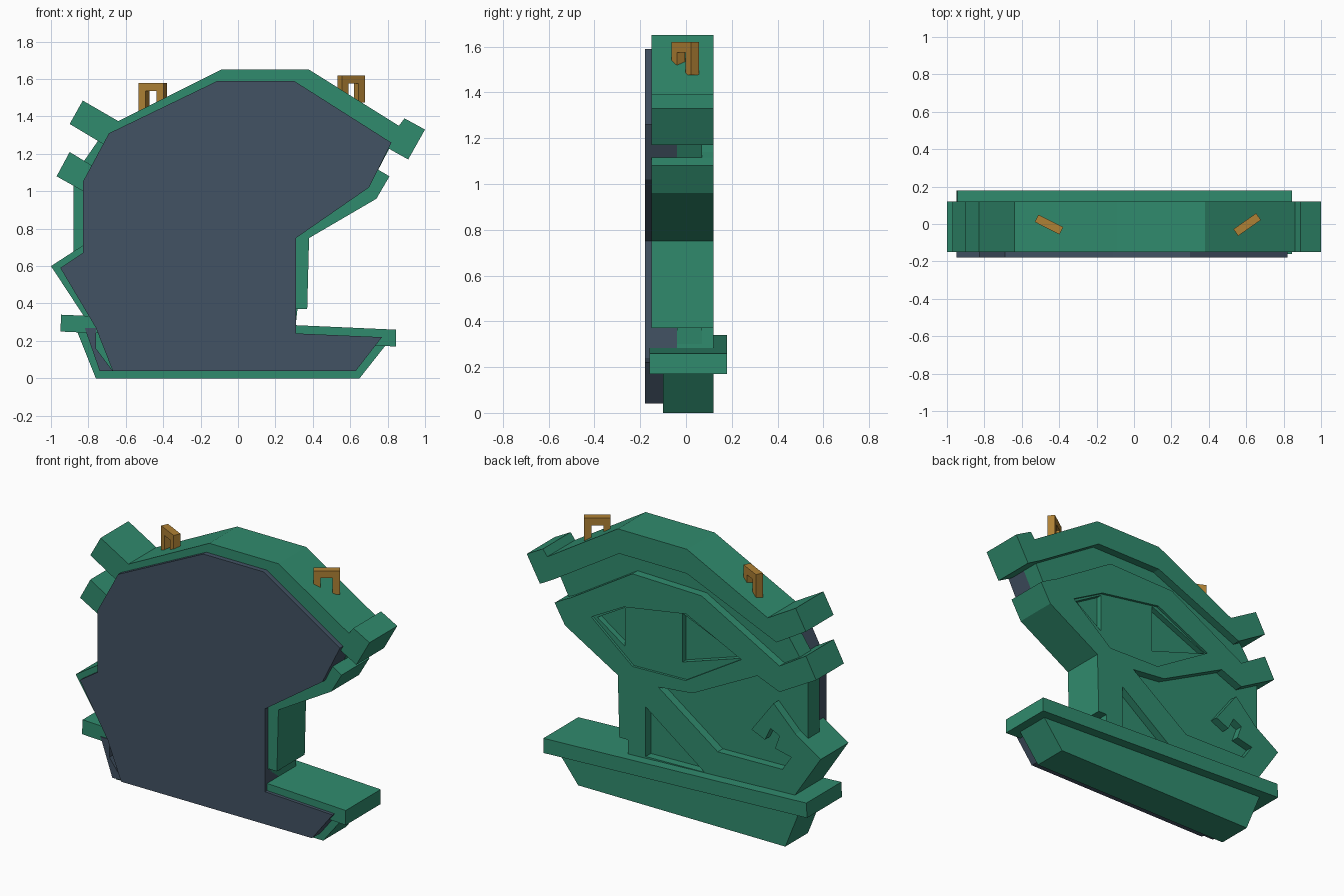
import bpy
import math
from mathutils import Matrix

cube = bpy.data.objects.get("Cube")
if cube:
    bpy.data.objects.remove(cube, do_unlink=True)


def material(name, rgb):
    m = bpy.data.materials.new(name)
    m.use_nodes = True
    m.diffuse_color = (*rgb, 1)
    m.node_tree.nodes["Principled BSDF"].inputs["Base Color"].default_value = (*rgb, 1)
    return m


green = material("sea_green", (0.03, 0.26, 0.155))
slate = material("dark_slate", (0.055, 0.085, 0.127))
bronze = material("bronze", (0.43, 0.22, 0.035))


def slab(name, outline, y0, y1, mat, holes=(), place=None):
    """Extrude an x-z outline, with optional holes, from y0 to y1."""
    curve = bpy.data.curves.new(name, "CURVE")
    curve.dimensions = "2D"
    curve.fill_mode = "BOTH"
    curve.extrude = (y1 - y0) / 2
    for ring in (outline, *holes):
        s = curve.splines.new("POLY")
        s.points.add(len(ring) - 1)
        for p, (x, z) in zip(s.points, ring):
            p.co = (x, z, 0, 1)
        s.use_cyclic_u = True
        s.use_smooth = False
    temp = bpy.data.objects.new(name + "_outline", curve)
    bpy.context.collection.objects.link(temp)
    bpy.context.view_layer.update()
    deps = bpy.context.evaluated_depsgraph_get()
    mesh = bpy.data.meshes.new_from_object(temp.evaluated_get(deps))
    bpy.data.objects.remove(temp, do_unlink=True)
    mesh.transform(Matrix.Translation((0, (y0 + y1) / 2, 0)) @ Matrix.Rotation(math.pi / 2, 4, "X"))
    if place:
        mesh.transform(place)
    mesh.materials.clear()
    mesh.materials.append(mat)
    for poly in mesh.polygons:
        poly.use_smooth = False
        poly.material_index = 0
    obj = bpy.data.objects.new(name, mesh)
    bpy.context.collection.objects.link(obj)
    return obj


FRONT, BACK, FLOOR = -0.15, 0.12, 0.07

# Flat front plate and the small sliver beside its foot
slab("front_plate", [(-0.11, 1.59), (0.30, 1.59), (0.82, 1.26), (0.70, 1.02), (0.31, 0.75),
                     (0.31, 0.24), (0.77, 0.22), (0.63, 0.04), (-0.67, 0.04), (-0.76, 0.27),
                     (-0.95, 0.59), (-0.83, 0.67), (-0.83, 1.05), (-0.69, 1.31)],
     -0.18, -0.04, slate)
slab("plate_sliver", [(-0.82, 0.27), (-0.74, 0.04), (-0.67, 0.04), (-0.76, 0.16), (-0.76, 0.27)],
     -0.165, -0.09, slate)

# Recessed core that forms the floor of every hollow on the back
slab("core_wall", [(-0.09, 1.55), (0.37, 1.55), (0.82, 1.25), (0.70, 1.02), (0.36, 0.75),
                   (0.31, 0.30), (-0.78, 0.30), (-0.88, 0.60), (-0.88, 1.08), (-0.70, 1.34)],
     -0.04, FLOOR, green)

# Top band with a block at each end
slab("top_band", [(-0.64, 1.375), (-0.09, 1.65), (0.38, 1.65), (0.86, 1.35), (0.89, 1.39),
                  (1.0, 1.33), (0.91, 1.17), (0.82, 1.22), (0.37, 1.50), (-0.09, 1.50),
                  (-0.70, 1.24), (-0.90, 1.36), (-0.83, 1.485)],
     FRONT, BACK, green)

# Middle panel with an eye-shaped hollow
eye = [(0.56, 1.06), (0.34, 1.18), (-0.085, 1.25), (-0.46, 1.07), (-0.08, 0.84), (0.28, 0.83)]
slab("middle_panel", [(0.75, 1.115), (0.70, 1.14), (0.28, 1.40), (-0.19, 1.39), (-0.72, 1.10),
                      (-0.90, 1.21), (-0.97, 1.08), (-0.72, 0.94), (-0.57, 1.0), (-0.13, 0.775),
                      (0.105, 0.75), (0.38, 0.75), (0.74, 0.96), (0.81, 1.08)],
     FRONT, BACK, green, holes=[eye])
window = [(0.24, 1.23), (0.045, 1.23), (0.045, 1.04), (0.24, 1.04)]
left_hollow = [(0.53, 1.06), (0.34, 1.17), (0.34, 0.93)]
right_hollow = [(-0.05, 1.24), (-0.45, 1.07), (-0.05, 0.94)]
slab("eye_inset", eye, 0.04, 0.105, green, holes=[window, left_hollow, right_hollow])

# Lower wall: stem, diagonal arm and pointed side
slab("lower_wall", [(0.105, 0.75), (0.38, 0.75), (0.37, 0.37), (0.31, 0.37), (0.31, 0.25),
                    (-0.77, 0.25), (-1.0, 0.60), (-0.83, 0.71), (-0.68, 0.86), (-0.53, 0.66),
                    (-0.62, 0.62), (-0.66, 0.70), (-0.72, 0.67), (-0.69, 0.585), (-0.80, 0.56),
                    (-0.74, 0.47), (-0.30, 0.46)],
     FRONT, BACK, green, holes=[[(0.19, 0.605), (0.19, 0.30), (-0.21, 0.31)]])

# Base: tilted ledge on a tapered foot
slab("base_ledge", [(-0.945, 0.34), (0.845, 0.26), (0.845, 0.17), (-0.95, 0.25)],
     -0.16, 0.18, green)
slab("base_foot", [(-0.86, 0.25), (-0.76, 0), (0.65, 0), (0.80, 0.19)], -0.10, BACK, green)

# Bronze loops on the top band
for name, x, top, turn, drop in (("right_loop", -0.455, 1.58, -27, 0.18),
                                 ("left_loop", 0.605, 1.62, 35, 0.145)):
    w, g, t = 0.074, 0.033, 0.045
    slab(name, [(-w, -drop), (-w, 0), (w, 0), (w, -drop), (g, -drop), (g, -t), (-g, -t), (-g, -drop)],
         -0.022, 0.022, bronze,
         place=Matrix.Translation((x, -0.003, top)) @ Matrix.Rotation(math.radians(turn), 4, "Z"))
